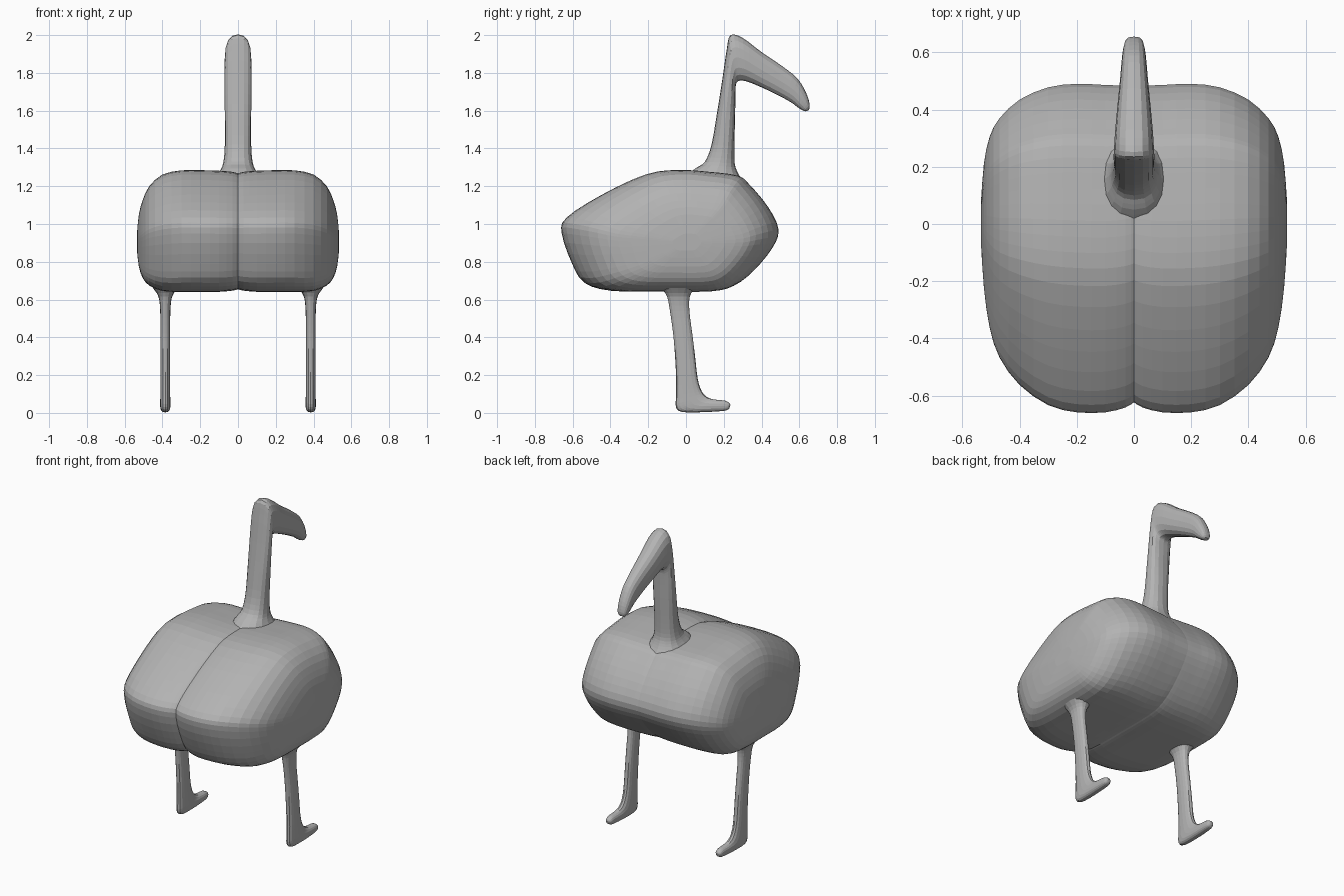
import bpy, bmesh, math

grey = bpy.data.materials.new("light grey")
grey.diffuse_color = (0.45, 0.45, 0.45, 1)


def smooth(rows, steps, closed=False):
    """Catmull-Rom interpolation through rows of numbers."""
    n, out = len(rows), []
    get = (lambda i: rows[i % n]) if closed else (lambda i: rows[max(0, min(n - 1, i))])
    for i in range(n if closed else n - 1):
        for s in range(steps):
            t = s / steps
            out.append([0.5 * (2 * b + (c - a) * t + (2 * a - 5 * b + 4 * c - d) * t * t
                               + (3 * b - a - 3 * c + d) * t ** 3)
                        for a, b, c, d in zip(get(i - 1), get(i), get(i + 1), get(i + 2))])
    return out if closed else out + [list(rows[-1])]


def loft(name, rings):
    """Skin a list of equal-length vertex rings and cap both ends."""
    bm = bmesh.new()
    vs = [[bm.verts.new(p) for p in r] for r in rings]
    n = len(vs[0])
    for a, b in zip(vs, vs[1:]):
        for i in range(n):
            j = (i + 1) % n
            bm.faces.new((a[i], a[j], b[j], b[i]))
    bm.faces.new(vs[0][::-1])
    bm.faces.new(vs[-1])
    bmesh.ops.recalc_face_normals(bm, faces=bm.faces)
    me = bpy.data.meshes.new(name)
    bm.to_mesh(me)
    bm.free()
    me.materials.append(grey)
    ob = bpy.data.objects.new(name, me)
    bpy.context.collection.objects.link(ob)
    return ob


def limb(name, sections, x0=0, sides=16):
    """Loft through sections (back y, back z, front y, front z, half width)."""
    rings = []
    for y1, z1, y2, z2, w in smooth(sections, 3):
        ring = []
        for k in range(sides):
            a = 2 * math.pi * k / sides
            c, s = [math.copysign(abs(f) ** 0.85, f) for f in (math.cos(a), math.sin(a))]
            t = 0.5 + 0.5 * c
            ring.append((x0 + w * s, y1 + (y2 - y1) * t, z1 + (z2 - z1) * t))
        rings.append(ring)
    return loft(name, rings)


# Body: side profile (y, z), fitted into slices across x
profile = smooth([(-.66, .95), (-.635, 1.035), (-.45, 1.155), (-.22, 1.262), (-.05, 1.285),
                  (.12, 1.275), (.27, 1.255), (.33, 1.21), (.43, 1.09), (.485, .97),
                  (.45, .87), (.35, .75), (.25, .675), (.13, .645), (-.15, .643),
                  (-.4, .648), (-.54, .69), (-.605, .79)], 3, True)
# x, low y, high y, low z, high z
slices = [(0, -.62, .483, .655, 1.268), (.03, -.638, .484, .648, 1.276),
          (.1, -.655, .486, .642, 1.282), (.2, -.655, .49, .642, 1.285),
          (.3, -.63, .478, .642, 1.284), (.4, -.56, .435, .645, 1.262),
          (.47, -.465, .37, .675, 1.2), (.505, -.36, .305, .715, 1.125),
          (.525, -.22, .21, .775, 1.05), (.535, -.07, .08, .86, .95)]
half = smooth(slices, 2)
full = [[-s[0]] + s[1:] for s in half[:0:-1]] + half
loft("body", [[(x, yl + (y + .66) / 1.145 * (yh - yl), zl + (z - .643) / .642 * (zh - zl))
               for y, z in profile] for x, yl, yh, zl, zh in full])

# Neck, head and curved beak
limb("neck_and_beak", [
    (0, 1.25, .3, 1.23, .125), (.05, 1.295, .275, 1.27, .095), (.1, 1.33, .258, 1.32, .078),
    (.135, 1.42, .256, 1.41, .07), (.163, 1.58, .26, 1.57, .07), (.19, 1.75, .262, 1.69, .071),
    (.215, 1.92, .265, 1.74, .071), (.235, 2.0, .28, 1.758, .07), (.3, 1.985, .32, 1.755, .067),
    (.4, 1.91, .385, 1.73, .06), (.51, 1.835, .475, 1.688, .05), (.59, 1.77, .555, 1.645, .043),
    (.638, 1.69, .595, 1.615, .037), (.655, 1.63, .625, 1.598, .028), (.65, 1.603, .64, 1.598, .012)])

# Legs with feet
for side, x in (("left", -.385), ("right", .385)):
    limb(side + "_leg", [
        (-.13, .66, .045, .66, .065), (-.1, .615, .02, .615, .036), (-.085, .54, .018, .54, .027),
        (-.068, .42, .033, .42, .026), (-.058, .3, .048, .3, .026), (-.052, .18, .062, .18, .026),
        (-.053, .09, .083, .115, .026), (-.053, .03, .11, .085, .027), (-.025, .006, .14, .073, .027),
        (.06, .003, .175, .068, .027), (.17, .008, .21, .064, .025), (.215, .014, .23, .052, .02),
        (.23, .025, .235, .042, .008)], x)
